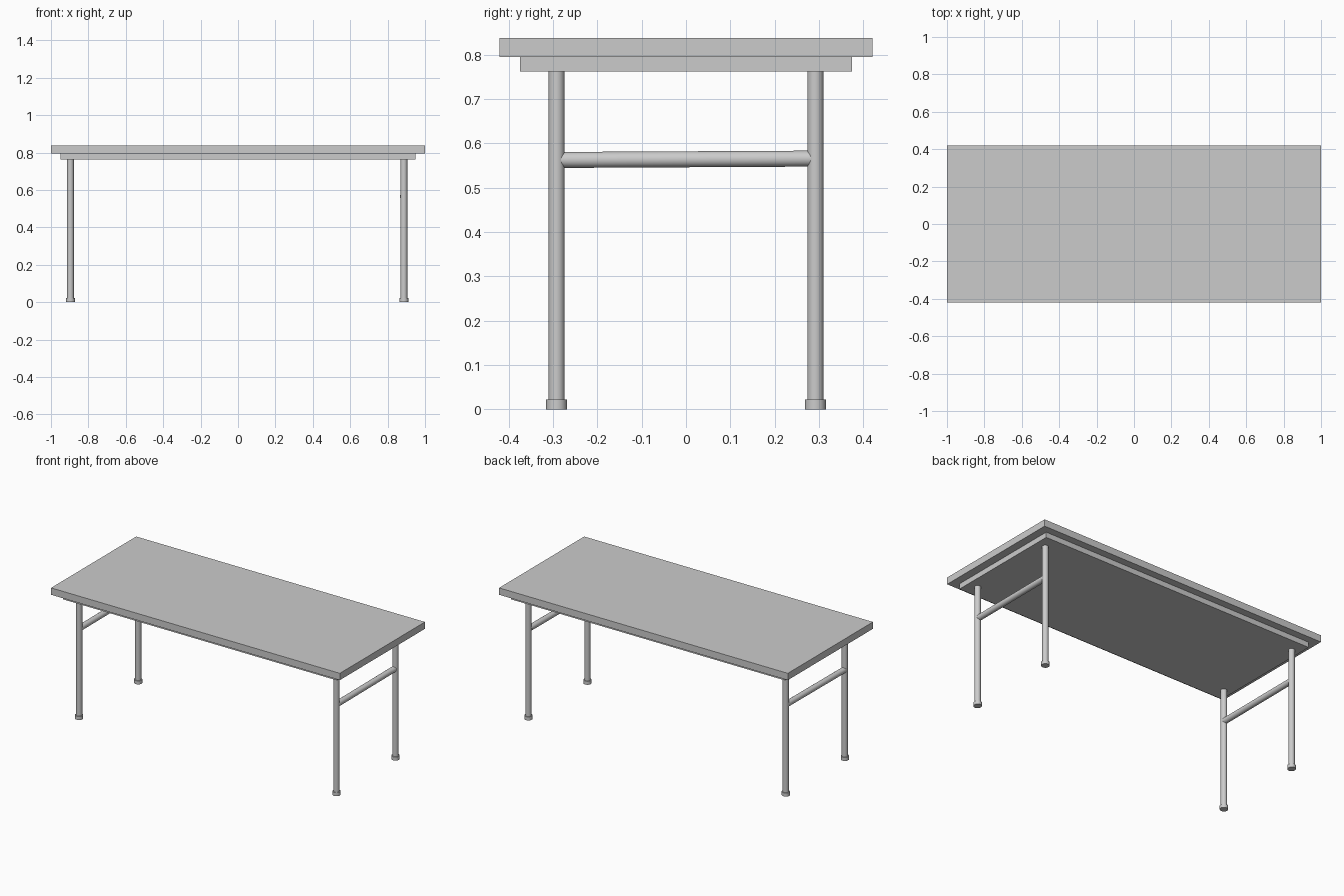
import bpy, math

if "Cube" in bpy.data.objects:
    bpy.data.objects.remove(bpy.data.objects["Cube"])


def box(name, x, y, z0, z1):
    bpy.ops.mesh.primitive_cube_add(size=1, location=(0, 0, (z0 + z1) / 2))
    ob = bpy.context.object
    ob.name = name
    ob.scale = (x, y, z1 - z0)
    bpy.ops.object.transform_apply(location=False, rotation=False, scale=True)
    return ob


def rod(name, radius, length, loc, rot=(0, 0, 0)):
    bpy.ops.mesh.primitive_cylinder_add(vertices=24, radius=radius, depth=length,
                                        location=loc, rotation=rot)
    ob = bpy.context.object
    ob.name = name
    bpy.ops.object.shade_smooth_by_angle(angle=math.radians(35))
    return ob


# Table top and the smaller panel beneath it
box("table_top", 2.0, 0.842, 0.795, 0.838)
box("under_panel", 1.90, 0.75, 0.762, 0.795)

# Two leg frames, each with two legs, feet and a cross bar
for side, x, bar_x in (("left", -0.896, -0.896), ("right", 0.887, 0.884)):
    for end, y in (("front", -0.292), ("back", 0.292)):
        rod(f"{side}_{end}_leg", 0.018, 0.752, (x, y, 0.389))
        rod(f"{side}_{end}_foot", 0.0235, 0.022, (x, y, 0.011))
    rod(f"{side}_cross_bar", 0.018, 0.576, (bar_x, 0, 0.564),
        (math.radians(90.3), 0, 0))
